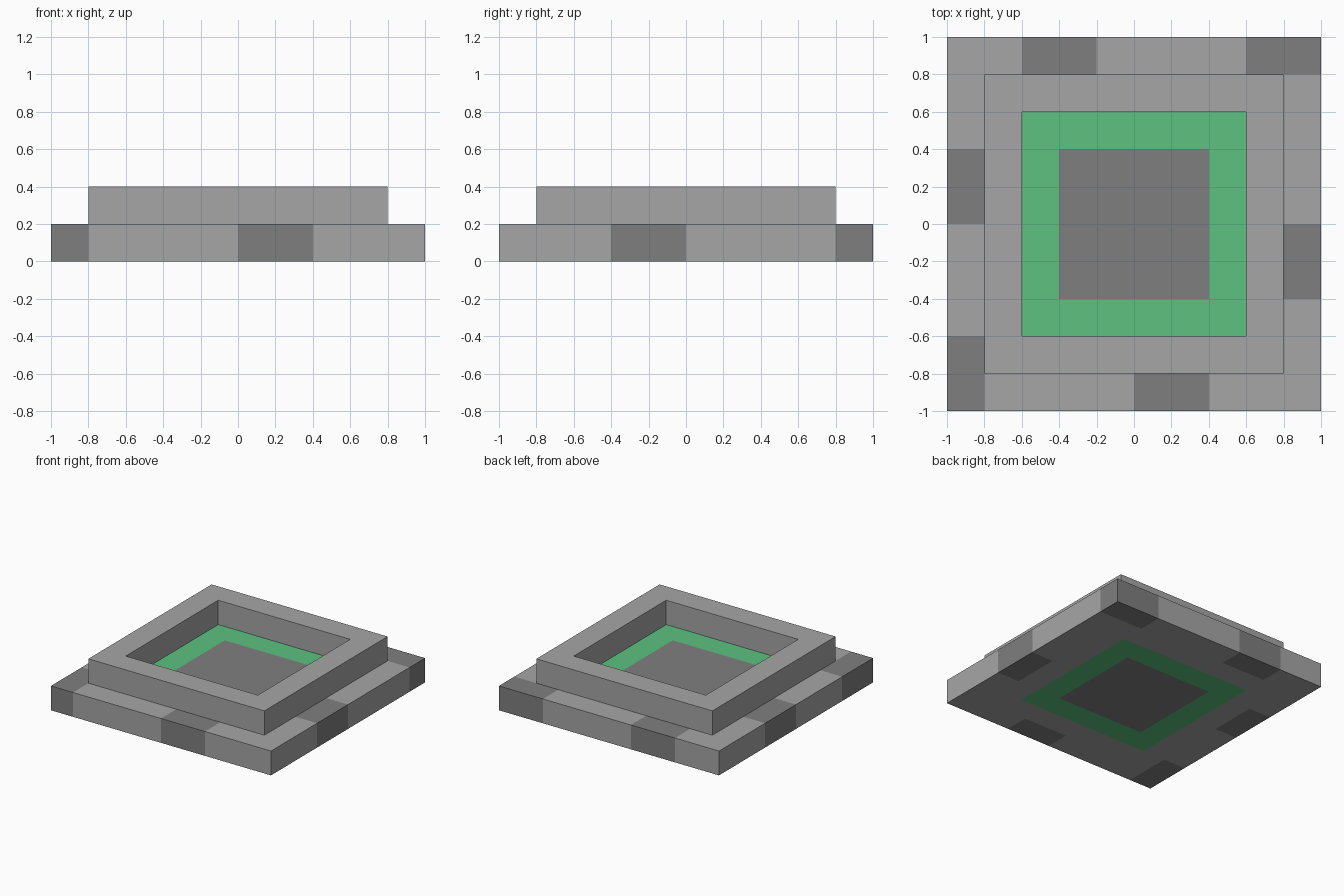
import bpy, bmesh, math

cube = bpy.data.objects.get("Cube")
if cube:
    bpy.data.objects.remove(cube, do_unlink=True)

CELL = 0.2
HALF = 5  # cells from the centre to the edge


def material(name, rgb):
    mat = bpy.data.materials.new(name)
    mat.use_nodes = True
    mat.diffuse_color = (*rgb, 1)
    bsdf = mat.node_tree.nodes["Principled BSDF"]
    bsdf.inputs["Base Color"].default_value = (*rgb, 1)
    bsdf.inputs["Roughness"].default_value = 0.9
    return mat


MATS = [
    material("light stone", (0.381, 0.381, 0.381)),
    material("dark stone", (0.212, 0.212, 0.212)),
    material("green grass", (0.109, 0.533, 0.216)),
]
LIGHT, DARK, GREEN = range(3)

# Dark edge blocks: x and y cell of the lower corner, then size in cells
DARK_BLOCKS = [(-3, 4, 2, 1), (3, 4, 2, 1), (-5, 0, 1, 2),
               (4, -2, 1, 2), (-5, -5, 1, 2), (0, -5, 2, 1)]


def ring_of(i, j):
    """Ring number of a cell, counted outwards from the centre (1 to 5)."""
    return max(i + 1 if i >= 0 else -i, j + 1 if j >= 0 else -j)


def plate_colour(i, j):
    if any(x <= i < x + w and y <= j < y + h for x, y, w, h in DARK_BLOCKS):
        return DARK
    ring = ring_of(i, j)
    return DARK if ring <= 2 else GREEN if ring == 3 else LIGHT


def cell_slab(name, z, height, keep, colour):
    """Extrude the kept cells of a square grid and colour them by cell."""
    bm = bmesh.new()
    bmesh.ops.create_grid(bm, x_segments=2 * HALF, y_segments=2 * HALF,
                          size=HALF * CELL)

    def cell(face):
        # Step slightly inside so that side faces take their block's colour
        c = face.calc_center_median() - face.normal * 0.01
        return math.floor(c.x / CELL), math.floor(c.y / CELL)

    bm.normal_update()
    bmesh.ops.delete(bm, geom=[f for f in bm.faces if not keep(*cell(f))],
                     context='FACES')
    top = bmesh.ops.extrude_face_region(bm, geom=bm.faces[:], use_keep_orig=True)
    verts = [g for g in top["geom"] if isinstance(g, bmesh.types.BMVert)]
    bmesh.ops.translate(bm, vec=(0, 0, height), verts=verts)
    bmesh.ops.recalc_face_normals(bm, faces=bm.faces)
    bm.normal_update()
    for f in bm.faces:
        f.material_index = colour(*cell(f))

    # Merge flat neighbours of the same colour
    bmesh.ops.dissolve_limit(bm, angle_limit=0.01, verts=bm.verts,
                             edges=bm.edges, delimit={'MATERIAL'})
    mesh = bpy.data.meshes.new(name)
    bm.to_mesh(mesh)
    bm.free()
    for mat in MATS:
        mesh.materials.append(mat)
    obj = bpy.data.objects.new(name, mesh)
    obj.location.z = z
    bpy.context.collection.objects.link(obj)
    return obj


# Square base with dark edge blocks, grass band and dark centre
cell_slab("base_plate", 0, CELL, lambda i, j: True, plate_colour)

# Raised stone rim around the sunken bed
cell_slab("raised_rim", CELL, CELL, lambda i, j: ring_of(i, j) == 4,
          lambda i, j: LIGHT)
